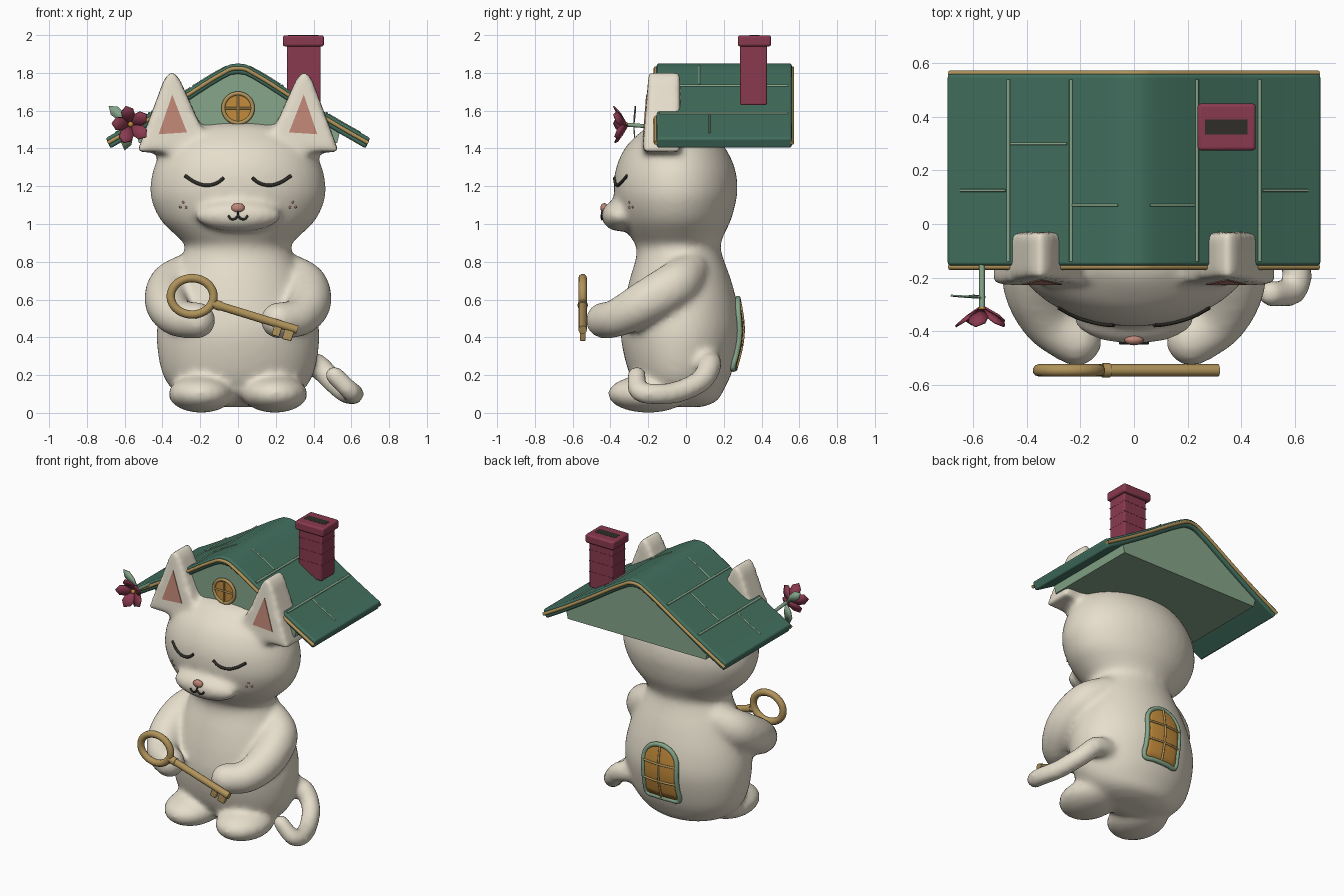
import bpy, bmesh
from math import sin, cos, pi, tau
from mathutils import Vector, Matrix
from mathutils.bvhtree import BVHTree

if "Cube" in bpy.data.objects:
    bpy.data.objects.remove(bpy.data.objects["Cube"])

def mat(name, hexa):
    c = [int(hexa[i:i + 2], 16) / 255 for i in (0, 2, 4)]
    m = bpy.data.materials.new(name)
    m.diffuse_color = [((v + .055) / 1.055) ** 2.4 for v in c] + [1]
    m.use_nodes = True
    m.node_tree.nodes["Principled BSDF"].inputs["Base Color"].default_value = m.diffuse_color
    return m

CREAM, ROOF, SAGE = mat("cream", "E6DECC"), mat("roof_green", "42705F"), mat("sage", "86A68A")
RED, TAN, AMBER = mat("burgundy", "8A3A50"), mat("tan", "B0935A"), mat("amber", "C48C3C")
PINK, DARK = mat("pink", "BF8676"), mat("dark", "2E2D28")

def link(name, data, m):
    data.materials.append(m)
    ob = bpy.data.objects.new(name, data)
    bpy.context.collection.objects.link(ob)
    bpy.ops.object.select_all(action='DESELECT')
    ob.select_set(True)
    bpy.context.view_layer.objects.active = ob
    return ob

def finish(name, bm, m, bevel=0, angle=.6, thick=0):
    bmesh.ops.recalc_face_normals(bm, faces=bm.faces)
    me = bpy.data.meshes.new(name)
    bm.to_mesh(me)
    ob = link(name, me, m)
    if bevel:
        b = ob.modifiers.new("bevel", "BEVEL")
        b.width, b.segments, b.limit_method = bevel, 3, 'ANGLE'
    if thick:
        ob.modifiers.new("thick", 'SOLIDIFY').thickness = thick
    bpy.ops.object.shade_smooth_by_angle(angle=angle)
    return ob

def add_prism(bm, pts, y0, y1, lean=0):
    a = [bm.verts.new((x, y0 + lean * (z - 1.4), z)) for x, z in pts]
    b = [bm.verts.new((x, y1, z)) for x, z in pts]
    bm.faces.new(a)
    bm.faces.new(b[::-1])
    for i in range(len(a)):
        bm.faces.new((a[i - 1], b[i - 1], b[i], a[i]))

def prism(name, pts, y0, y1, m, bevel=0, lean=0):
    bm = bmesh.new()
    add_prism(bm, pts, y0, y1, lean)
    return finish(name, bm, m, bevel)

def box(name, x0, x1, y0, y1, z0, z1, m, bevel=0):
    return prism(name, [(x0, z0), (x1, z0), (x1, z1), (x0, z1)], y0, y1, m, bevel)

def add_ball(bm, c, r, seg=24):
    bmesh.ops.create_uvsphere(bm, u_segments=seg, v_segments=seg // 2, radius=1,
                              matrix=Matrix.Translation(c) @ Matrix.Diagonal((*r, 1)))

def ball(name, c, r, m, seg=16):
    bm = bmesh.new()
    add_ball(bm, c, r, seg)
    finish(name, bm, m, angle=3)

def spline(pts, n):
    # smooth interpolation through 4-component points
    p = [Vector(q) for q in (pts[0], *pts, pts[-1])]
    out = []
    for a, b, c, d in zip(p, p[1:], p[2:], p[3:]):
        for t in (i / n for i in range(n)):
            out.append(b + (c - a) * t / 2 + (a * 2 - b * 5 + c * 4 - d) * t * t / 2
                       + (b * 3 - a - c * 3 + d) * t ** 3 / 2)
    return out + [p[-1]]

def add_chain(bm, pts, sx=1):
    for x, y, z, r in spline(pts, 6):
        add_ball(bm, (x * sx, y, z), (r, r, r), 16)

def tube(name, pts, r, m, cyclic=False):
    cu = bpy.data.curves.new(name, 'CURVE')
    cu.dimensions, cu.bevel_depth, cu.bevel_resolution = '3D', r, 3
    cu.use_fill_caps, cu.resolution_u = True, 4
    s = cu.splines.new('BEZIER')
    s.bezier_points.add(len(pts) - 1)
    for bp, p in zip(s.bezier_points, pts):
        bp.co, bp.handle_left_type, bp.handle_right_type = p, 'AUTO', 'AUTO'
    s.use_cyclic_u = cyclic
    link(name, cu, m)
    bpy.ops.object.convert(target='MESH')
    bpy.ops.object.shade_smooth_by_angle(angle=.9)

# body and head: lofted ellipses (z, half width, front y, back y)
rings = [(.03, .12, -.1, .08), (.06, .25, -.18, .16), (.12, .345, -.25, .2), (.22, .405, -.305, .245),
         (.4, .432, -.345, .287), (.55, .41, -.333, .277), (.7, .355, -.3, .24), (.82, .3, -.265, .197),
         (.885, .28, -.265, .182), (.94, .33, -.3, .2), (1.02, .41, -.345, .238), (1.12, .457, -.375, .265),
         (1.2, .465, -.383, .273), (1.3, .445, -.37, .258), (1.4, .395, -.325, .21), (1.47, .32, -.26, .15),
         (1.52, .22, -.19, .08), (1.54, .1, -.1, 0)]
bm = bmesh.new()
loops = [[bm.verts.new((w * cos(k * tau / 40), (f + b) / 2 + (b - f) / 2 * sin(k * tau / 40), z))
          for k in range(40)] for z, w, f, b in spline(rings, 4)]
for a, b in zip(loops, loops[1:]):
    for k in range(40):
        bm.faces.new((a[k - 1], a[k], b[k], b[k - 1]))
bm.faces.new(loops[0][::-1])
bm.faces.new(loops[-1])
# muzzle, feet, ears, arms and tail, fused into one skin
add_ball(bm, (0, -.35, 1.045), (.23, .1, .085))
for s in (-1, 1):
    add_ball(bm, (s * .195, -.2, .1), (.175, .217, .1))
    add_prism(bm, [(s * x, z) for x, z in [(.535, 1.38), (.39, 1.77), (.35, 1.81), (.31, 1.77),
                                          (.18, 1.48), (.2, 1.38)]], -.23, -.03, .08)
    add_chain(bm, [(.25, .02, .75, .1), (.35, -.06, .675, .125), (.375, -.22, .58, .12),
                   (.32, -.36, .505, .103), (.215, -.435, .49, .098)], s)
add_chain(bm, [(.33, .12, .27, .067), (.42, .125, .25, .065), (.5, .08, .17, .062), (.57, -.05, .11, .06),
               (.61, -.18, .1, .058), (.595, -.25, .115, .054), (.54, -.262, .17, .052), (.51, -.26, .2, .052)])
body = finish("body", bm, CREAM, angle=1.2)
md = body.modifiers.new("fuse", 'REMESH')
md.mode, md.voxel_size, md.use_smooth_shade = 'VOXEL', .018, True
md = body.modifiers.new("soften", 'SMOOTH')
md.factor, md.iterations = .5, 12
bpy.ops.object.convert(target='MESH')
bpy.ops.object.shade_smooth()
bm = bmesh.new()
bm.from_mesh(body.data)
skin = BVHTree.FromBMesh(bm)

def on_skin(x, z, side=-1, lift=.003):
    hit = skin.ray_cast(Vector((x, side * 2, z)), Vector((0, -side, 0)))[0]
    return Vector((x, (hit.y if hit else side * .3) + side * lift, z))

# face and inner ears
for s, n in ((-1, "left"), (1, "right")):
    tube(n + "_eye", [on_skin(s * x, z) for x, z in [(.075, 1.245), (.11, 1.218), (.165, 1.205),
                                                     (.22, 1.218), (.28, 1.255)]], .009, DARK)
    tube(n + "_mouth", [on_skin(s * x, z) for x, z in [(0, 1.045), (.015, 1.028), (.035, 1.026), (.052, 1.045)]],
         .006, DARK)
    for x, z in [(.29, 1.115), (.305, 1.09), (.275, 1.088)]:
        ball(n + "_freckle", on_skin(s * x, z, lift=0), (.007,) * 3, PINK, 8)
    prism(n + "_inner_ear", [(s * .42, 1.475), (s * .27, 1.485), (s * .348, 1.685)], -.234, -.19, PINK, lean=.08)
tube("mouth_line", [on_skin(0, 1.07), on_skin(0, 1.045)], .005, DARK)
ball("nose", on_skin(0, 1.085, lift=0), (.036, .02, .026), PINK)

# roof: curved profile over a closed attic
half = [(0, 1.85), (.04, 1.845), (.08, 1.825), (.15, 1.785), (.25, 1.722), (.34, 1.665), (.43, 1.61),
        (.56, 1.533), (.70, 1.455)]
top = [(-x, z) for x, z in half[:0:-1]] + half
under = [(x * .965, z - .055) for x, z in top]
prism("roof", top + under[::-1], -.155, .56, ROOF, .012)
attic = [(x, z + .015) for x, z in under[1:-1]] + [(.525, 1.43), (-.525, 1.43)]
prism("attic", attic, -.135, .535, SAGE)
for n, y in (("front", -.16), ("back", .562)):
    tube(n + "_trim", [(x * .985, y, z - .026) for x, z in top], .011, TAN)

def roof_z(x):
    for (a, za), (b, zb) in zip(half, half[1:]):
        if abs(x) <= b:
            return za + (zb - za) * (abs(x) - a) / (b - a)

for x in (-.47, -.235, .235, .47):
    tube("roof_seam", [(x, -.14, roof_z(x)), (x, .54, roof_z(x))], .007, SAGE)
for x0, x1, y in [(-.46, -.25, .3), (-.65, -.48, .125), (-.23, -.06, .07), (.06, .225, .07), (.48, .65, .125)]:
    tube("roof_joint", [(x, y, roof_z(x)) for x in (x0, (x0 + x1) / 2, x1)], .005, SAGE)

# chimney
box("chimney", .26, .437, .287, .428, 1.63, 1.96, RED, .008)
box("chimney_cap", .238, .455, .275, .45, 1.94, 1.999, RED, .012)
box("chimney_opening", .265, .425, .335, .39, 1.98, 2.0, DARK)
for z in (1.735, 1.81, 1.885):
    box("brick_line", .259, .438, .2855, .4295, z, z + .006, RED)

# round attic window
ring = [(cos(k * tau / 24), sin(k * tau / 24)) for k in range(24)]
prism("attic_window", [(.08 * a, 1.613 + .08 * b) for a, b in ring], -.15, -.12, AMBER)
tube("attic_window_rim", [(.078 * a, -.15, 1.613 + .078 * b) for a, b in ring], .011, TAN, True)
for a, b in ((.078, 0), (0, .078)):
    tube("attic_window_bar", [(-a, -.152, 1.613 - b), (a, -.152, 1.613 + b)], .006, TAN)

# arched back window, following the body's curve
W, Z0, ZA, H = .125, .235, .49, .115
bm = bmesh.new()
rows = []
for z in [Z0 + (ZA - Z0) * i / 5 for i in range(5)] + [ZA + H * sin(i * pi / 12.2) for i in range(7)]:
    w = W if z < ZA else W * (1 - ((z - ZA) / H) ** 2) ** .5
    rows.append([bm.verts.new(on_skin(w * (i / 4 - 1), z, 1, .016)) for i in range(9)])
for a, b in zip(rows, rows[1:]):
    for i in range(8):
        bm.faces.new((a[i], a[i + 1], b[i + 1], b[i]))
finish("back_window", bm, AMBER, angle=1, thick=.014)
side = [(W, .41), (W, .32), (W, Z0 + .012), (W - .012, Z0), (.06, Z0)]
arch = [(-W * cos(k * pi / 10), ZA + H * sin(k * pi / 10)) for k in range(11)] + side
arch += [(-x, z) for x, z in side[::-1]]
tube("back_window_frame", [on_skin(x, z, 1, .011) for x, z in arch], .015, SAGE, True)
tube("back_window_bar", [on_skin(0, Z0 + .37 * i / 5, 1, .018) for i in range(6)], .007, TAN)
for z in (.36, .48):
    tube("back_window_bar", [on_skin(W * i / 3, z, 1, .018) for i in range(-3, 4)], .007, TAN)

# key
KY = -.547
tube("key_bow", [(-.243 + .113 * a, KY, .617 + .096 * b) for a, b in ring], .023, TAN, True)
tube("key_shaft", [(-.135, KY, .578), (.315, KY, .44)], .023, TAN)
tube("key_collar", [(-.118, KY, .573), (-.09, KY, .565)], .027, TAN)
for x0, x1, d in ((.195, .235, .055), (.25, .30, .06)):
    zc = .44 + (.29 - x0) * .3
    prism("key_tooth", [(x0, zc), (x1, zc - .015), (x1 - .018, zc - d - .012), (x0 - .018, zc - d)],
          KY - .015, KY + .015, TAN, .006)

# flower with stem and leaves at the left eave
FX, FZ = -.568, 1.527
tube("flower_stem", [(FX, -.14, 1.51), (FX, -.24, 1.52), (FX, -.33, FZ)], .011, SAGE)
bm = bmesh.new()
outline = [(0, 0, -.31), (-.63, .06, -.345), (-.4, .085, -.365), (0, .102, -.38), (.4, .085, -.365), (.63, .06, -.345)]
for a in (pi / 2 + .25 + k * tau / 5 for k in range(5)):
    vs = [bm.verts.new((FX + r * cos(a + d), y, FZ + r * sin(a + d))) for d, r, y in outline]
    mid = bm.verts.new((FX + .06 * cos(a), -.343, FZ + .06 * sin(a)))
    for i in range(6):
        bm.faces.new((vs[i - 1], vs[i], mid))
finish("flower_petals", bm, RED, angle=.8, thick=.008)
ball("flower_centre", (FX, -.325, FZ), (.015, .02, .015), AMBER)
for x, z in ((-.685, 1.625), (-.6, 1.39)):
    bm = bmesh.new()
    p, q = Vector((FX, -.28, FZ)), Vector((x, -.27, z))
    across = Vector((-(q - p).z, 0, (q - p).x)).normalized()
    blade = [(0, 0), (.4, .026), (.75, .028), (1, 0), (.75, -.028), (.4, -.026)]
    bm.faces.new([bm.verts.new(p.lerp(q, t) + across * w) for t, w in blade])
    finish("leaf", bm, SAGE, thick=.006)
